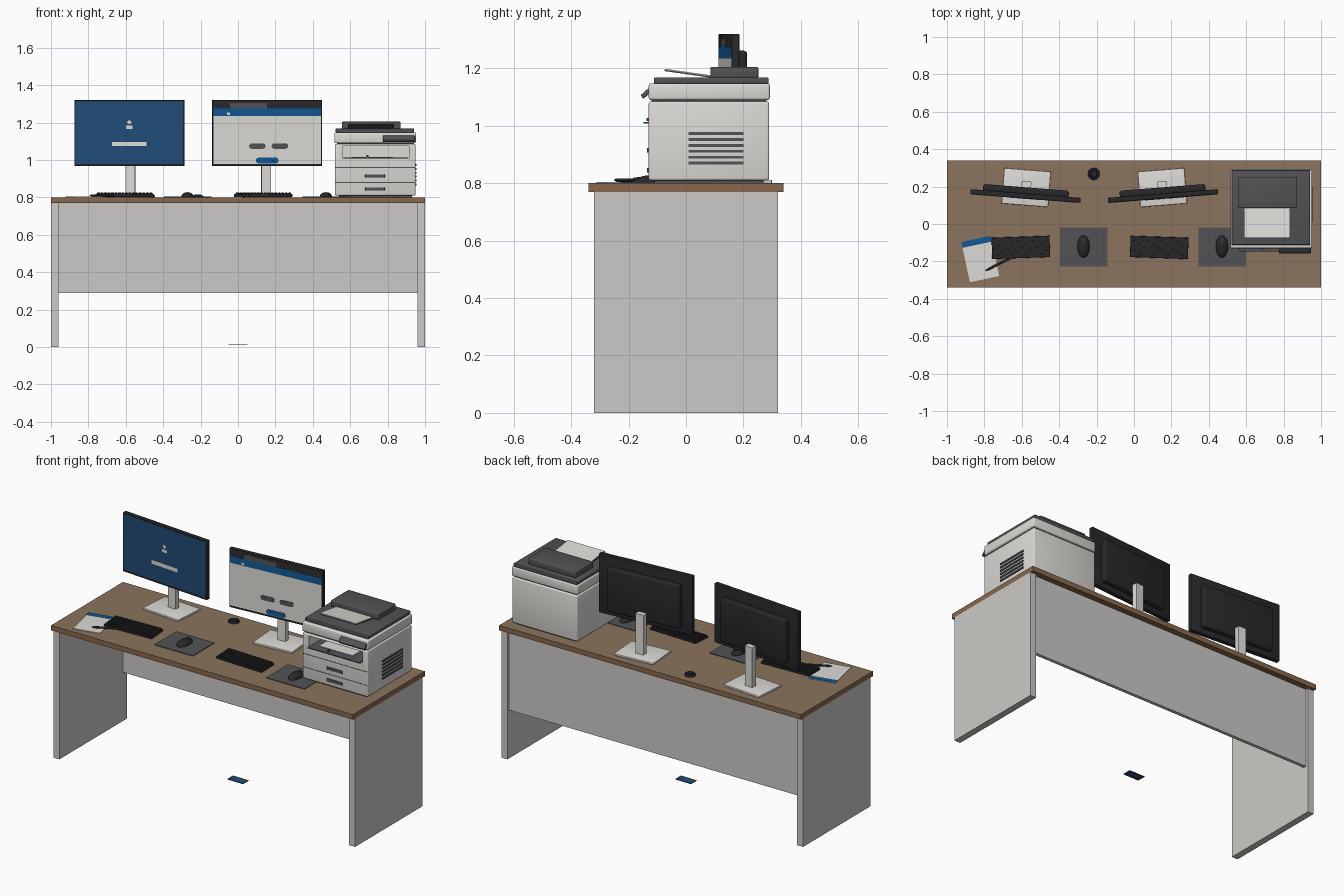
import bpy, bmesh
from math import radians
from mathutils import Matrix, Vector

cube = bpy.data.objects.get("Cube")
if cube:
    bpy.data.objects.remove(cube, do_unlink=True)


def material(name, r, g, b):
    m = bpy.data.materials.new(name)
    m.use_nodes = True
    m.diffuse_color = (r, g, b, 1)
    m.node_tree.nodes["Principled BSDF"].inputs["Base Color"].default_value = (r, g, b, 1)
    return m


WOOD = material("wood top", .26, .175, .11)
EDGE = material("wood edge", .25, .14, .075)
PANEL = material("panel grey", .60, .59, .57)
WHITE = material("off white", .72, .71, .68)
BLACK = material("soft black", .021, .021, .025)
CHAR = material("charcoal", .085, .086, .092)
NAVY = material("screen blue", .015, .07, .19)
BLUE = material("bright blue", .006, .10, .30)

WORLD = Matrix.Identity(4)


def frame(x, y, z=0, turn=0, tilt=0):
    """Local frame turned about z, then tilted about its own x."""
    return (Matrix.Translation((x, y, z)) @ Matrix.Rotation(radians(turn), 4, 'Z')
            @ Matrix.Rotation(radians(tilt), 4, 'X'))


def finish(name, bm, mat, at, smooth=False):
    me = bpy.data.meshes.new(name)
    bm.to_mesh(me)
    bm.free()
    me.materials.append(mat)
    ob = bpy.data.objects.new(name, me)
    bpy.context.collection.objects.link(ob)
    ob.matrix_world = at
    if smooth:
        bpy.ops.object.select_all(action='DESELECT')
        ob.select_set(True)
        bpy.context.view_layer.objects.active = ob
        bpy.ops.object.shade_smooth_by_angle(angle=radians(40))
    return ob


def boxes(name, spans, mat, at=WORLD, bevel=0):
    """Boxes given as x, y and z ranges, joined in one object."""
    bm = bmesh.new()
    for lo_hi in spans:
        lo, hi = (Vector(c) for c in zip(*lo_hi))
        m = Matrix.Translation((lo + hi) / 2) @ Matrix.Diagonal((*(hi - lo), 1))
        bmesh.ops.create_cube(bm, size=1, matrix=m)
    if bevel:
        bmesh.ops.bevel(bm, geom=bm.edges[:], offset=bevel, segments=3,
                        profile=.5, affect='EDGES')
    return finish(name, bm, mat, at, bevel > 0)


def box(name, x, y, z, mat, at=WORLD, bevel=0):
    return boxes(name, [(x, y, z)], mat, at, bevel)


def cylinder(name, r, h, mat, at, r_top=None, sides=32):
    bm = bmesh.new()
    bmesh.ops.create_cone(bm, cap_ends=True, segments=sides, radius1=r,
                          radius2=r if r_top is None else r_top, depth=h)
    return finish(name, bm, mat, at, True)


# Desk
top = box("desk_top", (-1, 1), (-.34, .34), (.77, .80), WOOD)
top.data.materials.append(EDGE)
for f in top.data.polygons:
    f.material_index = 0 if f.normal.z > .5 else 1
for side, s in (("left", 1), ("right", -1)):
    box(side + "_leg_panel", sorted((s * .96, s)), (-.32, .32), (0, .77), PANEL)
box("modesty_panel", (-.96, .96), (.285, .305), (.29, .77), PANEL)
box("floor_card", (-.052, .052), (-.026, .026), (.010, .014), NAVY)
cylinder("cable_grommet", .032, .010, BLACK, frame(-.215, .268, .805), .028)
cylinder("grommet_cap", .022, .006, BLACK, frame(-.215, .268, .812), .016)


# Monitors
def plate(name, x, z, mat, at, layer=0):
    y = -.0135 - .0012 * layer
    return box(name, x, (y - .0012, y), z, mat, at)


def disc(name, x, z, r, mat, at, layer=1):
    spot = at @ Matrix.Translation((x, -.0145 - .001 * layer, z))
    return cylinder(name, r, .002, mat, spot @ Matrix.Rotation(radians(90), 4, 'X'))


def monitor(side, x, turn):
    at = frame(x, .15, 0, turn)
    box(side + "_monitor_base", (-.125, .125), (-.05, .14), (.80, .812), WHITE, at, .003)
    box(side + "_monitor_pillar", (-.026, .026), (.045, .078), (.81, 1.05), WHITE, at)
    box(side + "_monitor_panel", (-.295, .295), (-.0135, .013), (.967, 1.32), BLACK, at, .003)
    box(side + "_monitor_back", (-.23, .23), (.005, .046), (1.0, 1.262), BLACK, at, .012)
    return at


at = monitor("right", -.58, -4.5)
plate("right_screen", (-.288, .288), (.98, 1.313), NAVY, at)
plate("login_field", (-.092, .092), (1.074, 1.097), WHITE, at, 1)
disc("user_icon_head", 0, 1.202, .011, WHITE, at)
plate("user_icon_body", (-.017, .017), (1.166, 1.184), WHITE, at, 1)

at = monitor("left", .155, 4.5)
plate("left_screen", (-.288, .288), (.98, 1.235), WHITE, at)
plate("window_toolbar", (-.288, .288), (1.235, 1.276), BLUE, at)
plate("window_tab", (-.20, .0), (1.276, 1.305), CHAR, at)
plate("toolbar_mark", (-.215, -.200), (1.240, 1.254), WHITE, at, 1)
for i, x in enumerate((-.053, .068)):
    plate("page_button_%d" % i, (x - .03, x + .03), (1.060, 1.089), CHAR, at, 1)
    for e in (-.03, .03):
        disc("page_button_end_%d" % i, x + e, 1.0745, .0143, CHAR, at)
plate("page_badge", (-.045, .045), (.982, 1.013), BLUE, at, 1)
for e in (-.045, .045):
    disc("page_badge_end", e, .9975, .0155, BLUE, at)


# Keyboards, mouse pads and mice
def keyboard(side, x, turn):
    at = frame(x, -.125, .81, turn, 3)
    box(side + "_keyboard_body", (-.155, .155), (-.057, .057), (-.006, .006), BLACK, at, .002)
    keys = []
    cols, pitch, pitch_y = 16, .0187, .0178
    for row in range(6):
        y = -.0445 + row * pitch_y
        for c in range(cols):
            if row == 0 and 4 <= c <= 9:
                continue
            k = -.1403 + c * pitch
            keys.append(((k - .0076, k + .0076), (y - .0072, y + .0072), (.005, .013)))
    keys.append(((-.072, .034), (-.0517, -.0373), (.005, .013)))
    boxes(side + "_keyboard_keys", keys, BLACK, at)


def mouse(side, x):
    bm = bmesh.new()
    bmesh.ops.create_uvsphere(bm, u_segments=32, v_segments=16, radius=1,
                              matrix=Matrix.Diagonal((.033, .06, .024, 1)))
    bmesh.ops.bisect_plane(bm, geom=bm.verts[:] + bm.edges[:] + bm.faces[:],
                           plane_co=(0, 0, 0), plane_no=(0, 0, -1), clear_outer=True)
    bmesh.ops.holes_fill(bm, edges=bm.edges[:])
    finish(side + "_mouse", bm, BLACK, frame(x, -.12, .804), True)
    box(side + "_mouse_wheel", (x - .003, x + .003), (-.098, -.08), (.822, .829), CHAR)


keyboard("right", -.605, 2)
keyboard("left", .135, -2)
for side, x0, x_mouse in (("right", -.395, -.27), ("left", .345, .47)):
    box(side + "_mouse_pad", (x0, x0 + .253), (-.226, -.02), (.80, .804), CHAR)
    mouse(side, x_mouse)

# Notepad and pen
at = frame(-.822, -.187, .80, 12)
box("notepad", (-.08, .08), (-.11, .11), (0, .004), WHITE, at)
box("notepad_header", (-.08, .08), (.078, .11), (.004, .005), BLUE, at)
lay = frame(-.72, -.212, .811, 27) @ Matrix.Rotation(radians(90), 4, 'Y')
cylinder("pen_barrel", .006, .13, BLACK, lay, sides=16)
cylinder("pen_tip", .0015, .018, BLACK, lay @ Matrix.Translation((0, 0, -.074)), .006, 16)

# Printer body with the paper outlet cut out
body = box("printer_body", (.518, .95), (-.13, .29), (.81, 1.085), WHITE, bevel=.008)
cutter = box("outlet_cutter", (.56, .915), (-.2, .16), (1.008, 1.074), WHITE)
cut = body.modifiers.new("outlet", 'BOOLEAN')
cut.operation, cut.object, cut.solver = 'DIFFERENCE', cutter, 'EXACT'
bpy.context.view_layer.update()
baked = bpy.data.meshes.new_from_object(body.evaluated_get(bpy.context.evaluated_depsgraph_get()))
body.modifiers.clear()
body.data = baked
bpy.data.objects.remove(cutter, do_unlink=True)
box("printer_foot", (.54, .93), (-.11, .27), (.80, .812), CHAR)
box("outlet_tray", (.565, .91), (-.148, .15), (1.008, 1.013), CHAR)
box("outlet_paper", (.61, .83), (-.10, .13), (1.013, 1.016), WHITE)
box("status_light", (.688, .698), (-.137, -.128), (1.016, 1.028), BLUE)

# Drawers with handles
for i, z in enumerate((.845, .915)):
    box("drawer_handle_%d" % i, (.68, .785), (-.136, -.128), (z - .008, z + .008), CHAR, bevel=.002)
boxes("drawer_seams", [((.522, .946), (-.1315, -.12), (z - .0015, z + .0015))
                       for z in (.88, .96)], CHAR)

# Side vents
boxes("side_vents", [((.945, .955), (.008, .2), (.865 + i * .0207, .875 + i * .0207))
                     for i in range(6)], CHAR)

# Scanner unit, lid and document feeder
box("scanner_seam", (.528, .94), (-.12, .28), (1.08, 1.095), CHAR)
box("scanner_unit", (.515, .953), (-.13, .292), (1.09, 1.148), WHITE, bevel=.008)
box("control_panel", (-.085, .085), (-.019, .019), (-.008, .008), CHAR,
    frame(.86, -.139, 1.113, 0, 42), .003)
box("scanner_lid", (.522, .942), (-.112, .288), (1.147, 1.168), CHAR, bevel=.004)
box("document_feeder", (.555, .87), (.085, .252), (1.166, 1.205), CHAR, bevel=.006)
feed = frame(.712, .008, 1.183, 0, -8)
box("feeder_tray", (-.123, .123), (-.083, .083), (-.004, .001), CHAR, feed)
box("feeder_paper", (-.121, .121), (-.081, .083), (.001, .004), WHITE, feed)
